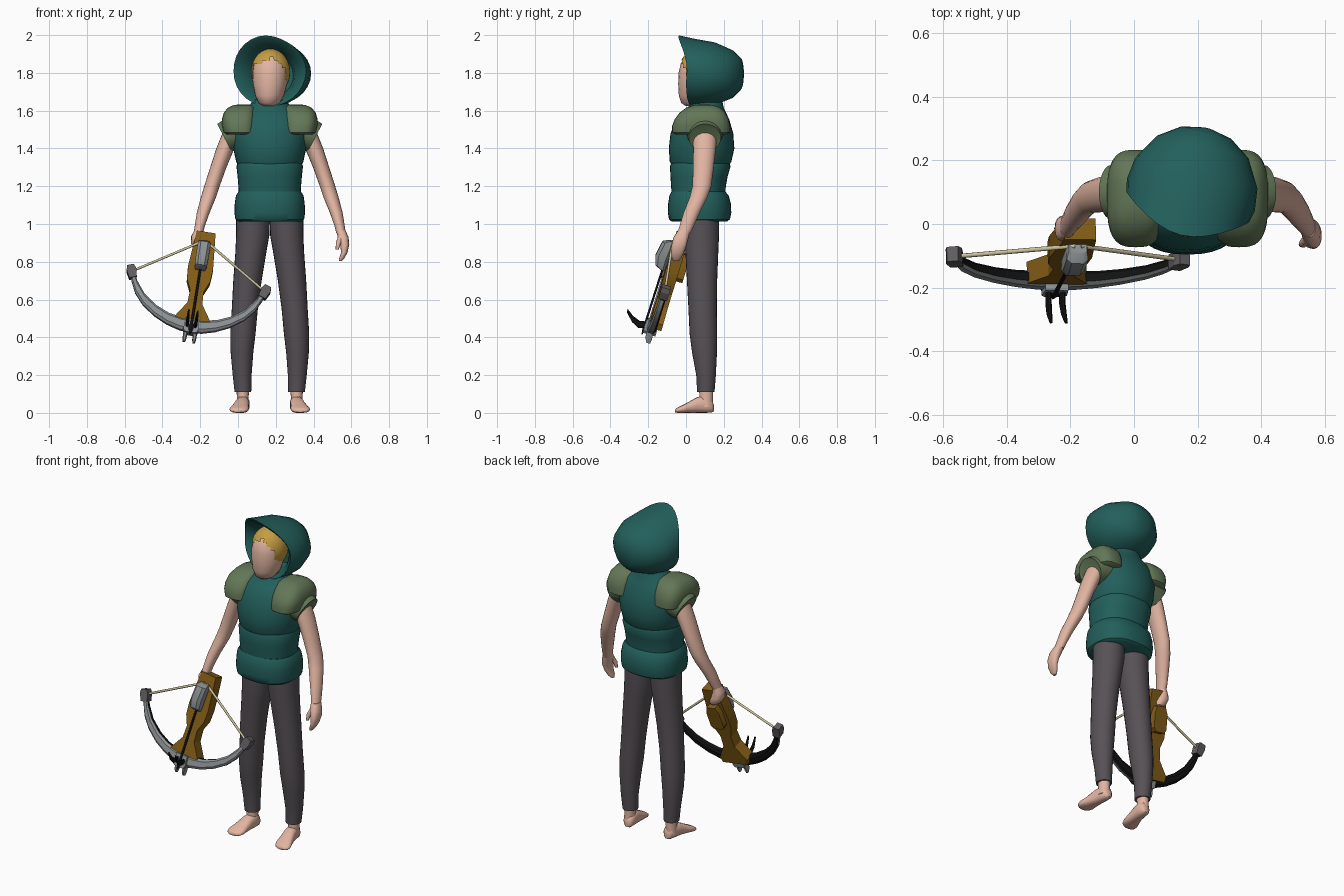
import bpy, bmesh, math
from mathutils import Vector, Matrix

def mat(name, r, g, b):
    m = bpy.data.materials.new(name)
    m.diffuse_color = (r, g, b, 1)
    return m

TEAL = mat("teal cloth", .016, .115, .105)
OLIVE = mat("olive pad", .125, .185, .095)
SKIN = mat("skin", .76, .46, .36)
PANTS = mat("grey trousers", .095, .083, .093)
HAIR = mat("blond hair", .55, .34, .055)
WOOD = mat("wood", .23, .11, .008)
STEEL = mat("steel", .27, .29, .30)
BLACK = mat("black metal", .006, .006, .006)
TIP = mat("dark grey caps", .12, .11, .12)
CORD = mat("cord", .62, .56, .34)

X, Y, Z = Vector((1, 0, 0)), Vector((0, 1, 0)), Vector((0, 0, 1))
CX = .168  # body centre line

def finish(name, bm, mats, M=None, angle=40):
    bmesh.ops.recalc_face_normals(bm, faces=bm.faces)
    me = bpy.data.meshes.new(name)
    bm.to_mesh(me)
    bm.free()
    for m in (mats if isinstance(mats, list) else [mats]):
        me.materials.append(m)
    ob = bpy.data.objects.new(name, me)
    bpy.context.collection.objects.link(ob)
    if M:
        ob.matrix_world = M
    bpy.ops.object.select_all(action='DESELECT')
    ob.select_set(True)
    bpy.context.view_layer.objects.active = ob
    bpy.ops.object.shade_smooth_by_angle(angle=math.radians(angle))
    return ob

def loft(name, mats, rings, A=X, B=Y, n=24, p=2, M=None, cap=True, warp=None, angle=40):
    """Skin superellipse rings (centre, half a, half b) lying in the A, B plane."""
    bm = bmesh.new()
    rows = []
    for i, (c, a, b) in enumerate(rings):
        row = []
        for k in range(n):
            t = 2 * math.pi * (k + .5 * (n == 8)) / n
            cs, sn = math.cos(t), math.sin(t)
            u = math.copysign(abs(cs) ** (2 / p), cs) * a
            v = math.copysign(abs(sn) ** (2 / p), sn) * b
            pt = Vector(c) + A * u + B * v
            row.append(bm.verts.new(warp(i, t, pt) if warp else pt))
        rows.append(row)
    for r, s in zip(rows, rows[1:]):
        for k in range(n):
            j = (k + 1) % n
            bm.faces.new((r[k], r[j], s[j], s[k]))
    if cap:
        bm.faces.new(rows[0][::-1])
        bm.faces.new(rows[-1])
    return finish(name, bm, mats, M, angle)

def plate(name, m, half, z0, z1, M):
    """Mirror a half outline in x and extrude it in z."""
    bm = bmesh.new()
    pts = half + [(-x, y) for x, y in reversed(half)]
    f = bm.faces.new([bm.verts.new((x, y, z0)) for x, y in pts])
    g = bmesh.ops.extrude_face_region(bm, geom=[f])['geom']
    bmesh.ops.translate(bm, vec=(0, 0, z1 - z0), verts=[v for v in g if isinstance(v, bmesh.types.BMVert)])
    return finish(name, bm, m, M, 25)

# Vest: belt, waist and chest bands (z, half width, y front, y back)
def vest(name, rows, p):
    loft(name, TEAL, [((CX, (a + b) / 2, z), w, (b - a) / 2) for z, w, a, b in rows], n=36, p=p)

vest("vest_belt", [(1.012, .165, -.075, .215), (1.025, .182, -.09, .233), (1.06, .187, -.096, .24),
                   (1.11, .185, -.094, .237), (1.15, .179, -.088, .226), (1.172, .165, -.076, .208)], 2.4)
vest("vest_waist", [(1.15, .163, -.075, .207), (1.2, .166, -.079, .211), (1.25, .17, -.082, .22),
                    (1.305, .176, -.085, .236), (1.325, .169, -.077, .228)], 2.3)
vest("vest_chest", [(1.31, .168, -.076, .228), (1.33, .178, -.086, .24), (1.4, .193, -.091, .256),
                    (1.48, .203, -.082, .25), (1.55, .195, -.052, .23), (1.59, .17, -.02, .212),
                    (1.615, .115, .01, .2), (1.66, .085, .03, .19)], 2.1)

# Limbs, both sides
for s, side in ((-1, "right"), (1, "left")):
    def P(l, y, z):
        return (CX + s * l, y, z)
    loft(side + "_trouser_leg", PANTS, [
        (P(.142, .105, .11), .044, .046), (P(.146, .106, .2), .05, .052), (P(.147, .098, .32), .06, .066),
        (P(.142, .092, .42), .067, .073), (P(.132, .088, .55), .069, .075), (P(.118, .085, .7), .075, .08),
        (P(.1, .084, .85), .082, .087), (P(.09, .083, .94), .088, .092), (P(.088, .083, 1.06), .09, .093)])
    loft(side + "_ankle", SKIN, [(P(.143, .105, .03), .034, .04), (P(.143, .107, .08), .031, .036),
                                 (P(.142, .107, .14), .034, .038)], n=16)
    loft(side + "_foot", SKIN, [
        (P(.137, .147, .026), .016, .018), (P(.138, .135, .038), .03, .036), (P(.141, .1, .045), .035, .045),
        (P(.146, .06, .042), .037, .042), (P(.155, .01, .028), .045, .028), (P(.162, -.025, .019), .051, .019),
        (P(.165, -.045, .014), .044, .014), (P(.166, -.057, .011), .026, .008)], B=Z, n=16, p=2.4, angle=60)
    loft(side + "_arm", SKIN, [
        (P(.17, .103, 1.53), .06, .065), (P(.205, .1, 1.46), .054, .064), (P(.235, .098, 1.4), .048, .06),
        (P(.272, .092, 1.3), .043, .055), (P(.306, .084, 1.2), .041, .05), (P(.325, .066, 1.14), .04, .047),
        (P(.352, .03, 1.06), .034, .043), (P(.37, .004, .99), .027, .038), (P(.378, -.012, .95), .025, .034)], n=20)
    loft(side + "_sleeve", OLIVE, [
        (P(.236, .1, 1.457), .07, .068), (P(.24, .1, 1.456), .083, .085), (P(.215, .1, 1.468), .086, .092),
        (P(.15, .1, 1.49), .09, .1)], A=Vector((.46 * -s, 0, -.89)), n=24)
    loft(side + "_shoulder_pad", OLIVE, [
        (P(.158, .08, 1.475), .074, .137), (P(.16, .08, 1.485), .086, .153), (P(.163, .08, 1.52), .09, .153),
        (P(.163, .083, 1.555), .09, .143), (P(.16, .088, 1.59), .083, .121), (P(.152, .092, 1.615), .07, .092),
        (P(.142, .095, 1.63), .048, .05), (P(.14, .095, 1.633), .02, .02)], n=32, p=3)

# Open left hand and curled right hand
loft("left_hand", SKIN, [((.546, -.01, .965), .024, .032), ((.556, -.026, .93), .029, .04),
                         ((.565, -.036, .89), .024, .04), ((.563, -.045, .85), .017, .034),
                         ((.55, -.05, .82), .014, .025), ((.541, -.052, .803), .007, .012)], n=16, p=2.4)
loft("left_thumb", SKIN, [((.545, -.045, .935), .015, .016), ((.532, -.06, .9), .014, .014),
                          ((.525, -.065, .865), .008, .008)], n=10)
loft("right_hand", SKIN, [((-.208, -.008, .965), .024, .032), ((-.218, -.016, .935), .03, .04),
                          ((-.213, -.012, .9), .036, .04), ((-.2, -.008, .87), .034, .034),
                          ((-.19, -.008, .85), .018, .02)], n=16, p=2.4)

# Head, hair and hood, turned a little towards the weapon
H = Matrix.Translation((.188, .13, 0)) @ Matrix.Rotation(math.radians(-14), 4, 'Z')
loft("neck", SKIN, [((CX, .1, 1.55), .062, .065), ((CX, .09, 1.7), .058, .06)], n=16)
loft("head", SKIN, [
    ((0, -.1, 1.625), .03, .035), ((0, -.095, 1.64), .055, .063), ((0, -.085, 1.68), .076, .086),
    ((0, -.078, 1.74), .09, .096), ((0, -.072, 1.8), .094, .1), ((0, -.066, 1.85), .088, .094),
    ((0, -.06, 1.89), .066, .07), ((0, -.058, 1.91), .03, .03)], M=H)

bm = bmesh.new()
bmesh.ops.create_uvsphere(bm, u_segments=28, v_segments=18, radius=1)
bmesh.ops.transform(bm, matrix=Matrix.Translation((0, -.064, 1.805)) @ Matrix.Diagonal((.104, .108, .122, 1)), verts=bm.verts)
def bare(f):
    c = f.calc_center_median()
    fringe = 1.865 + .014 * math.sin(c.x * 45) - 4 * c.x ** 2
    return c.z < 1.72 or (c.y < -.075 and c.z < fringe and abs(c.x) < .092)
bmesh.ops.delete(bm, geom=[f for f in bm.faces if bare(f)], context='FACES')
finish("hair", bm, HAIR, H)

hood = [(.176, .01, 1.79, 1.82), (.162, .08, 1.71, 1.88), (.115, .148, 1.665, 1.922), (.03, .198, 1.632, 1.962),
        (-.04, .207, 1.622, 1.98), (-.08, .198, 1.622, 1.998), (-.075, .188, 1.632, 1.985),
        (-.03, .125, 1.65, 1.925), (.03, .1, 1.68, 1.89)]
lean = [0, 0, 0, .1, .5, 1, 1, .3, 0]
def peak(i, t, v):
    top = max(0, math.sin(t))
    v.y -= .09 * lean[i] * top ** 2 + .02 * lean[i] * max(0, -math.sin(t))
    v.x *= 1 - .1 * lean[i] * top ** 4
    return v
loft("hood", TEAL, [((0, y, (a + b) / 2), w, (b - a) / 2) for y, w, a, b in hood], B=Z, n=28, M=H, warp=peak, angle=50)

# Crossbow frame: local x along the bow, y to the butt, z up from the stock
u = Vector((.988, -.014, -.153)).normalized()
b = Vector((.16, .285, .945))
b = (b - u * b.dot(u)).normalized()
w = u.cross(b)
C = Matrix((u, b, w)).transposed().to_4x4()
C.translation = (-.247, -.178, .46)

plate("crossbow_stock", WOOD, [(.05, .52), (.057, .44), (.067, .32), (.062, .25), (.036, .19), (.04, .12),
                               (.095, .035), (.085, .0)], -.05, .02, C)
plate("crossbow_grip", WOOD, [(.03, .42), (.045, .38), (.045, .29), (.03, .27)], -.085, -.045, C)
plate("crossbow_muzzle", STEEL, [(.036, .03), (.04, -.03), (.03, -.045)], -.03, .04, C)
loft("crossbow_lock", STEEL, [((0, .465, .03), .03, .02), ((0, .45, .045), .036, .035), ((0, .37, .055), .036, .04),
                              ((0, .32, .05), .034, .03), ((0, .305, .035), .028, .015)], B=Z, n=8, p=3, M=C, angle=30)

# Bow limbs, steel outside and black inside
arc = [(0, 0, .036), (.06, .003, .035), (.13, .02, .032), (.2, .052, .031), (.27, .103, .032), (.32, .165, .036), (.352, .235, .038)]
arc = [(-x, y, r) for x, y, r in arc[:0:-1]] + arc
bow = loft("crossbow_bow", [STEEL, BLACK], [((x, y, 0), r, .028 - abs(x) * .03) for x, y, r in arc],
           A=Y, B=Z, n=8, p=3, M=C, angle=35)
for f in bow.data.polygons:
    f.material_index = 0 if f.normal.z - .8 * f.normal.y > .05 else 1

for s, side in ((-1, "right"), (1, "left")):
    T = C @ Matrix.Translation((s * .357, .245, 0)) @ Matrix.Rotation(-s * .35, 4, 'Z')
    plate(side + "_bow_cap", TIP, [(.018, .035), (.026, .01), (.02, -.035)], -.024, .024, T)
    loft(side + "_string", CORD, [((s * .355, .25, 0), .008, .007), ((s * .01, .465, .025), .008, .007)],
         A=Y, B=Z, n=10, M=C)
    # Curved black prongs and forked steel tips at the muzzle
    loft(side + "_prong", BLACK, [((s * .022, .0, .02), .01, .016), ((s * .022, -.012, .07), .01, .016),
                                  ((s * .023, .005, .11), .009, .013), ((s * .024, .04, .15), .005, .006)], n=8, M=C)
    loft(side + "_fork", STEEL, [((s * .024, -.02, .005), .013, .022), ((s * .026, -.07, .0), .011, .018),
                                 ((s * .026, -.09, -.005), .007, .01)], B=Z, n=8, p=3, M=C)
loft("crossbow_bolt", BLACK, [((0, -.06, .04), .003, .003), ((0, -.02, .04), .014, .008), ((0, .01, .04), .007, .006),
                              ((0, .32, .035), .006, .006)], B=Z, n=10, M=C)
